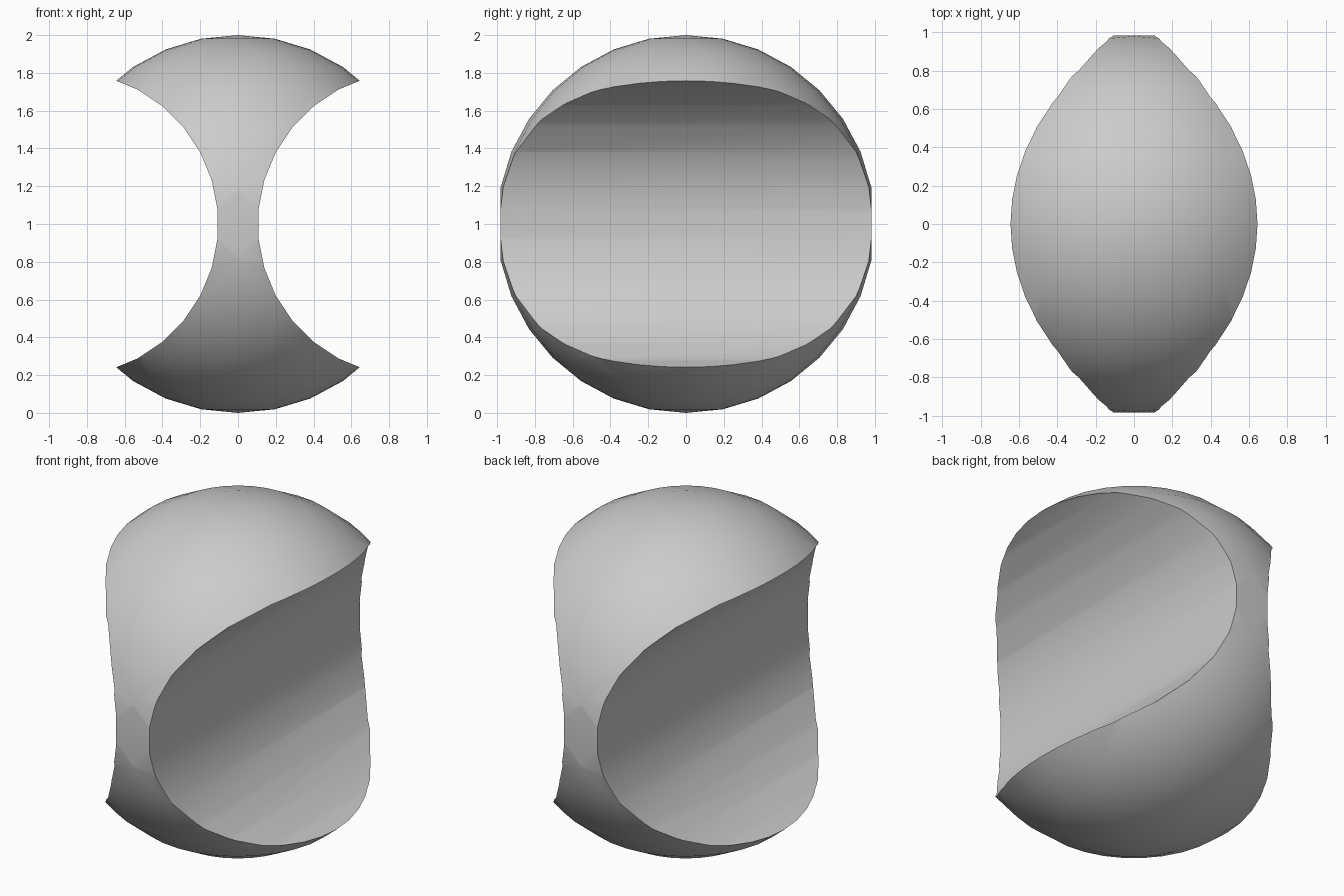
import bpy, math

cube = bpy.data.objects.get("Cube")
if cube:
    bpy.data.objects.remove(cube, do_unlink=True)

grey = bpy.data.materials.new("light_grey")
grey.use_nodes = True
grey.diffuse_color = (0.6, 0.6, 0.6, 1)
grey.node_tree.nodes["Principled BSDF"].inputs["Base Color"].default_value = (0.6, 0.6, 0.6, 1)

# Ball body
bpy.ops.mesh.primitive_uv_sphere_add(segments=32, ring_count=16, radius=1, location=(0, 0, 1))
body = bpy.context.object
body.name = "scooped_ball"
body.data.materials.append(grey)


def cut(cutter, operation):
    """Apply a boolean to the body, then drop the cutter."""
    cutter.hide_render = True
    cutter.data.materials.append(grey)
    mod = body.modifiers.new(cutter.name, 'BOOLEAN')
    mod.operation, mod.solver, mod.object = operation, 'EXACT', cutter
    bpy.context.view_layer.objects.active = body
    bpy.ops.object.modifier_apply(modifier=mod.name)
    bpy.data.objects.remove(cutter, do_unlink=True)


# Cylindrical scoops through the left and right sides, facets centred on the waist
for side in (-1, 1):
    bpy.ops.mesh.primitive_cylinder_add(
        vertices=32, radius=0.807, depth=3, location=(side * 0.912, 0, 1),
        rotation=(math.pi / 2, math.pi / 32, 0))
    scoop = bpy.context.object
    scoop.name = "side_scoop"
    cut(scoop, 'DIFFERENCE')

# Slightly flattened front and back of the waist
bpy.ops.mesh.primitive_cube_add(size=1, location=(0, 0, 1))
block = bpy.context.object
block.name = "waist_trim"
block.scale = (3, 1.966, 3)
bpy.context.view_layer.update()
cut(block, 'INTERSECT')

# Smooth shading with crisp rims
bpy.ops.object.select_all(action='DESELECT')
body.select_set(True)
bpy.context.view_layer.objects.active = body
bpy.ops.object.shade_smooth_by_angle(angle=math.radians(30))
